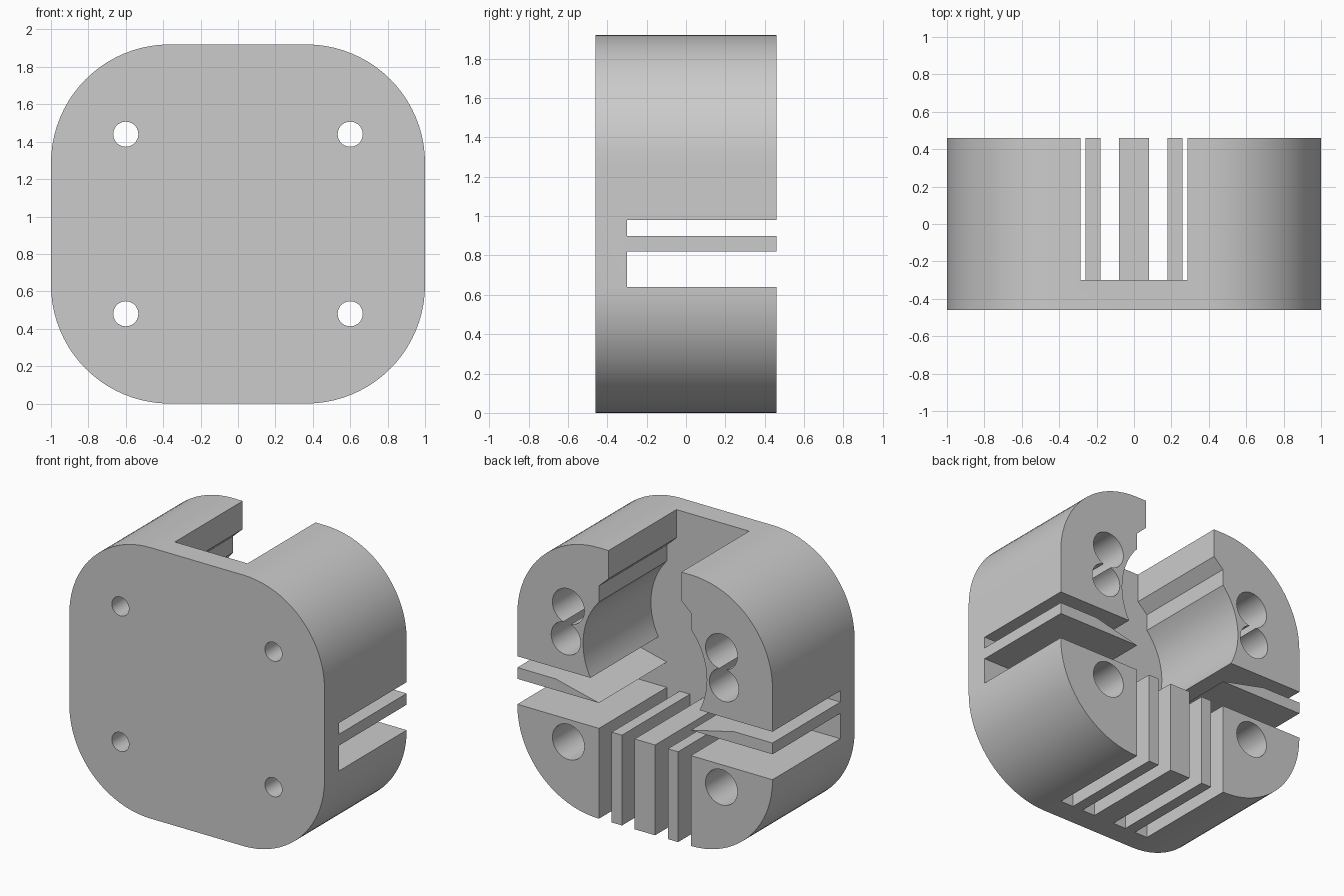
import bpy, bmesh
from math import sin, cos, pi, atan2, sqrt

cube = bpy.data.objects.get("Cube")
if cube:
    bpy.data.objects.remove(cube, do_unlink=True)

BACK, FRONT = 0.46, -0.46
FLOOR = -0.30          # front plate's inner face
HEIGHT = 1.92

grey = bpy.data.materials.new("light grey")
grey.use_nodes = True
grey.diffuse_color = (0.6, 0.6, 0.6, 1)
grey.node_tree.nodes["Principled BSDF"].inputs["Base Color"].default_value = (0.6, 0.6, 0.6, 1)


def arc(cx, cz, r, a0, a1, n):
    """Points along an arc in the x-z plane."""
    steps = [a0 + (a1 - a0) * i / n for i in range(n + 1)]
    return [(cx + r * cos(a), cz + r * sin(a)) for a in steps]


def extrude(name, profile, y0, y1):
    """Solid from an x-z profile, running from y0 to y1."""
    bm = bmesh.new()
    face = bm.faces.new([bm.verts.new((x, y0, z)) for x, z in profile])
    new = bmesh.ops.extrude_face_region(bm, geom=[face])["geom"]
    bmesh.ops.translate(bm, vec=(0, y1 - y0, 0),
                        verts=[v for v in new if isinstance(v, bmesh.types.BMVert)])
    bmesh.ops.recalc_face_normals(bm, faces=bm.faces)
    mesh = bpy.data.meshes.new(name)
    bm.to_mesh(mesh)
    bm.free()
    mesh.materials.append(grey)
    obj = bpy.data.objects.new(name, mesh)
    bpy.context.collection.objects.link(obj)
    return obj


def cut(target, profile, y0, y1):
    """Subtract an extruded profile from the target."""
    cutter = extrude("cutter", profile, y0, y1)
    cutter.hide_render = True
    mod = target.modifiers.new("cut", "BOOLEAN")
    mod.operation = "DIFFERENCE"
    mod.solver = "EXACT"
    mod.object = cutter
    bpy.context.view_layer.objects.active = target
    bpy.ops.object.modifier_apply(modifier=mod.name)
    bpy.data.objects.remove(cutter, do_unlink=True)


def circle(x, z, r):
    return arc(x, z, r, 0, 2 * pi, 40)[:-1]


# Rounded block
R = 0.635
outline = []
for i, (sx, sz) in enumerate([(1, 1), (-1, 1), (-1, -1), (1, -1)]):
    cx, cz = sx * (1 - R), HEIGHT / 2 + sz * (HEIGHT / 2 - R)
    outline += arc(cx, cz, R, i * pi / 2, (i + 1) * pi / 2, 20)
body = extrude("housing", outline, FRONT, BACK)

# Cavity: top slot, round bore, side slots around a tapered strip, bottom fins
bore_z, bore_r = 1.21, 0.485
top_a = atan2(sqrt(bore_r ** 2 - 0.36 ** 2), 0.36)
low_a = -atan2(bore_z - 0.98, sqrt(bore_r ** 2 - (bore_z - 0.98) ** 2))
half = [(0.285, 2.1), (0.285, 1.72), (0.36, 1.65)]
half += arc(0, bore_z, bore_r, top_a, low_a, 20)
half += [(1.1, 0.98), (1.1, 0.90), (0.70, 0.90), (0.36, 0.82),
         (1.1, 0.82), (1.1, 0.64)]
for outer, inner in [(0.36, 0.26), (0.18, 0.08)]:
    half += [(outer, 0.64), (outer, -0.1), (inner, -0.1), (inner, 0.64)]
cut(body, half + [(-x, z) for x, z in reversed(half)], FLOOR, 0.6)

# Screw holes with wide bores behind, and a second bore beside the upper ones
for side in (1, -1):
    for z in (0.48, 1.44):
        cut(body, circle(side * 0.60, z, 0.125), FLOOR, 0.6)
        cut(body, circle(side * 0.60, z, 0.067), -0.6, 0)
    cut(body, circle(side * 0.62, 1.208, 0.115), FLOOR, 0.6)

# Smooth curves, sharp edges
bpy.ops.object.select_all(action="DESELECT")
body.select_set(True)
bpy.context.view_layer.objects.active = body
bpy.ops.object.shade_smooth_by_angle(angle=pi / 6)
